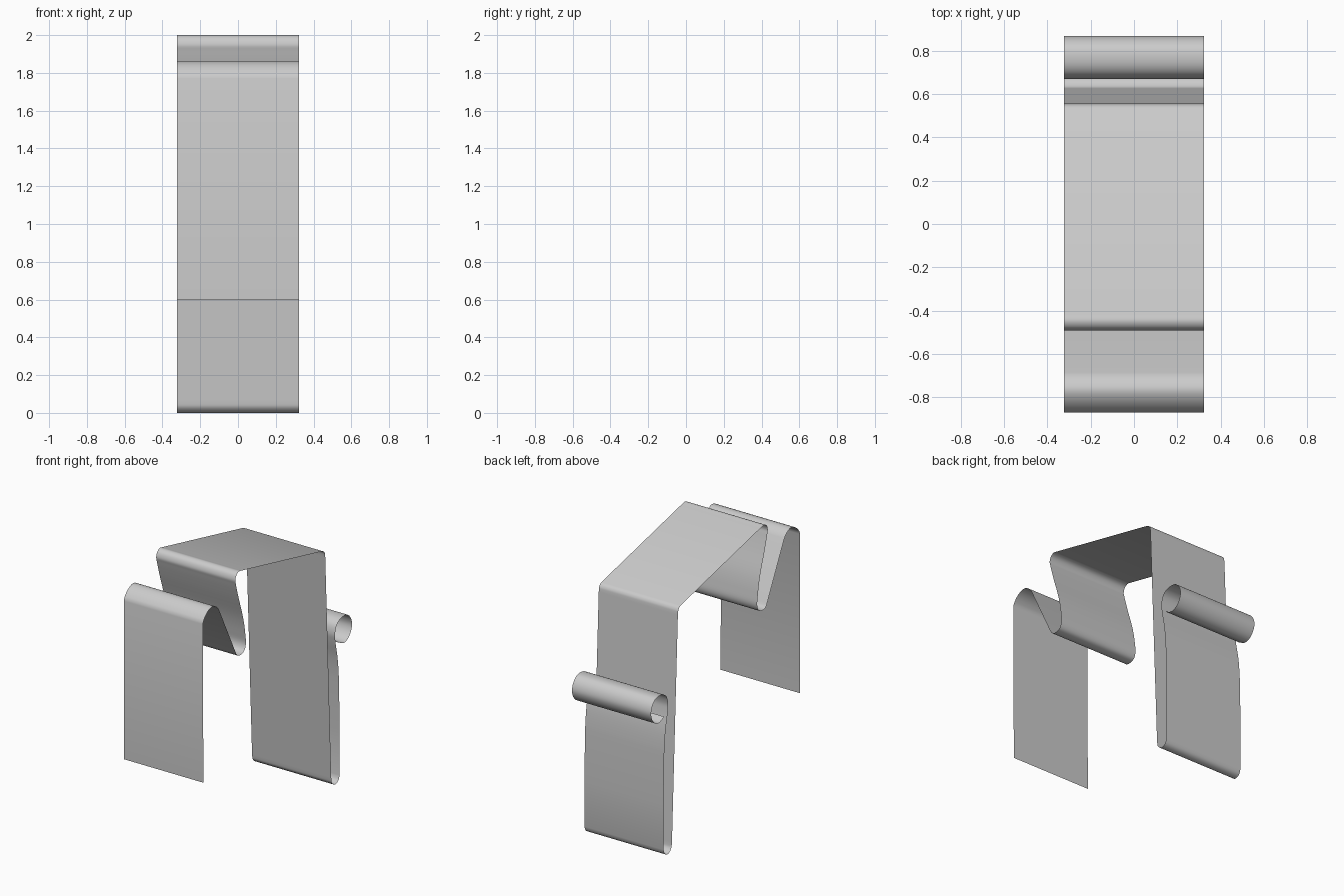
import bpy
import math
from mathutils import Vector

cube = bpy.data.objects.get("Cube")
if cube:
    bpy.data.objects.remove(cube, do_unlink=True)

HALF_WIDTH = 0.323

# Side profile of the bent strip as (y, z), from the front flap to the rear curl
front_flap = [(-.865, .6), (-.87, 1.77), (-.85, 1.81), (-.81, 1.845), (-.765, 1.86),
              (-.725, 1.848), (-.685, 1.81)]
front_fold = [(-.485, 1.41), (-.465, 1.385), (-.435, 1.377), (-.39, 1.39), (-.37, 1.43),
              (-.376, 1.51), (-.4, 1.635), (-.455, 1.81), (-.485, 1.915)]
top_panel = [(-.492, 1.95), (-.478, 1.985), (-.45, 2), (-.41, 1.993),
             (.525, 1.777), (.548, 1.757), (.556, 1.72)]
rear_fold = [(.625, .07), (.635, .025), (.67, .0), (.705, .012), (.722, .05),
             (.724, .39), (.715, .76), (.7, .92), (.675, 1.05)]
rear_curl = [(.67, 1.11), (.69, 1.17), (.735, 1.2), (.81, 1.2), (.85, 1.165),
             (.868, 1.11), (.855, 1.06), (.82, 1.02), (.775, 1.006), (.715, 1.03)]


def smooth_path(points, steps=5):
    """Centripetal spline through the points; long spans stay straight."""
    pts = [Vector(p) for p in points]
    ext = [2 * pts[0] - pts[1]] + pts + [2 * pts[-1] - pts[-2]]
    path = [pts[0]]
    for a, b, c, d in zip(ext, ext[1:], ext[2:], ext[3:]):
        if (c - b).length < 0.33:
            t1 = math.sqrt((b - a).length)
            t2 = t1 + math.sqrt((c - b).length)
            t3 = t2 + math.sqrt((d - c).length)
            for i in range(1, steps):
                t = t1 + (t2 - t1) * i / steps
                ab = a.lerp(b, t / t1)
                bc = b.lerp(c, (t - t1) / (t2 - t1))
                cd = c.lerp(d, (t - t2) / (t3 - t2))
                abc = ab.lerp(bc, t / t2)
                bcd = bc.lerp(cd, (t - t1) / (t3 - t1))
                path.append(abc.lerp(bcd, (t - t1) / (t2 - t1)))
        path.append(c)
    return path


# Sweep the profile across the width as one thin sheet
path = smooth_path(front_flap + front_fold + top_panel + rear_fold + rear_curl)
verts = [(x, p.x, p.y) for p in path for x in (-HALF_WIDTH, HALF_WIDTH)]
faces = [(2 * i, 2 * i + 1, 2 * i + 3, 2 * i + 2) for i in range(len(path) - 1)]
mesh = bpy.data.meshes.new("bent_strip")
mesh.from_pydata(verts, [], faces)
strip = bpy.data.objects.new("bent_strip", mesh)
bpy.context.collection.objects.link(strip)

# Plain grey sheet colour
grey = bpy.data.materials.new("light_grey")
grey.use_nodes = True
grey.diffuse_color = (0.6, 0.6, 0.6, 1)
grey.node_tree.nodes["Principled BSDF"].inputs["Base Color"].default_value = grey.diffuse_color
mesh.materials.append(grey)

bpy.ops.object.select_all(action='DESELECT')
strip.select_set(True)
bpy.context.view_layer.objects.active = strip
bpy.ops.object.shade_smooth_by_angle(angle=math.radians(40))
